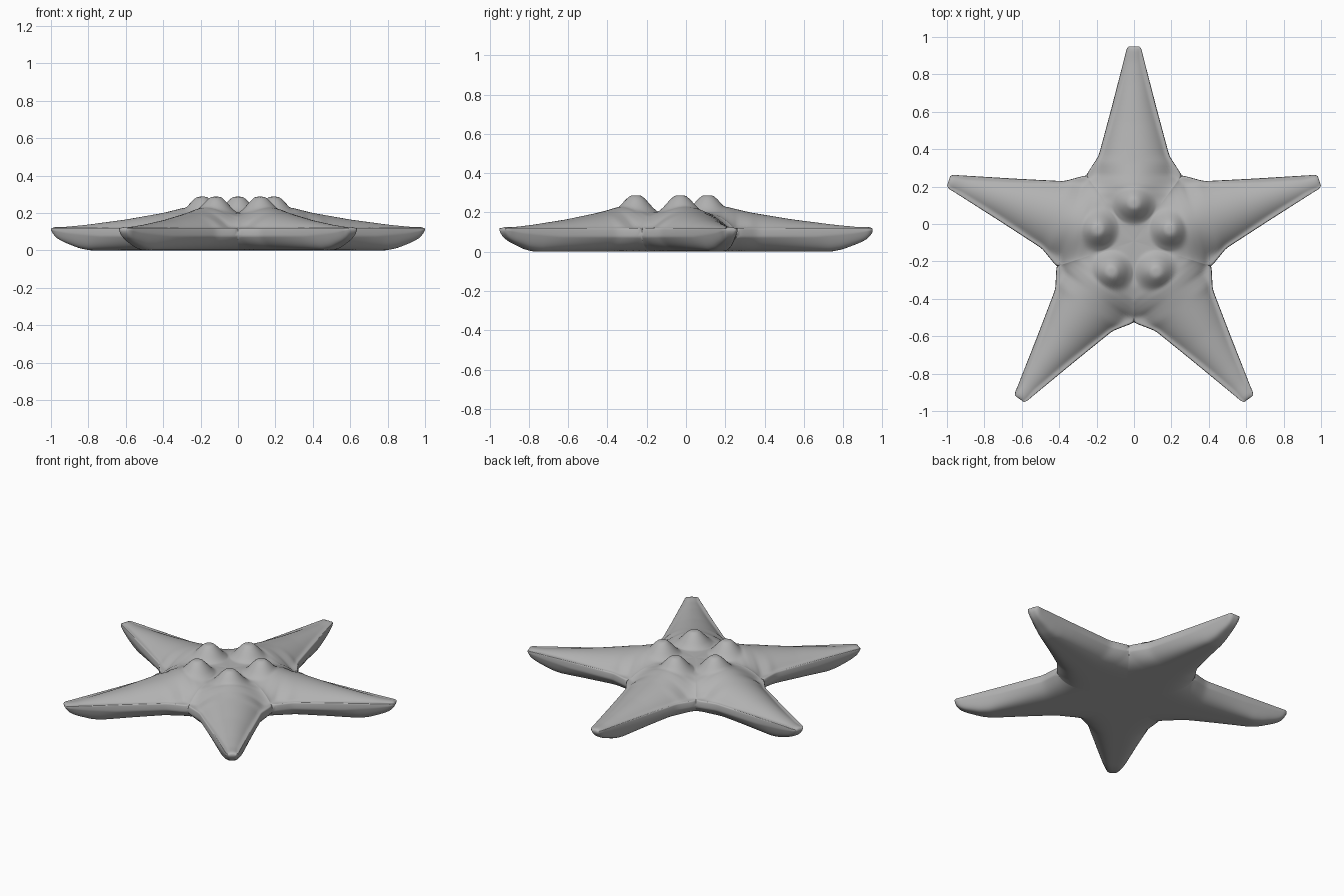
import bpy, bmesh, math

if "Cube" in bpy.data.objects:
    bpy.data.objects.remove(bpy.data.objects["Cube"])

CY = -0.092                      # centre of the five-fold symmetry
NOTCH = 0.352                    # arm distance where neighbouring arms split
T36 = math.tan(math.radians(36))


def lerp_table(pts, x):
    for (a, p), (b, q) in zip(pts, pts[1:]):
        if x <= b:
            return p + (q - p) * max(0, (x - a) / (b - a))
    return pts[-1][1]


# profiles along one arm (distance from centre, value)
WIDTH = [(NOTCH, .258), (.40, .226), (.455, .19), (.70, .124), (1.0, .046), (1.025, .041), (1.036, .035), (1.044, .025)]
RIDGE = [(0, .203), (.12, .205), (.2, .22), (.3, .229), (.42, .2), (.63, .165), (.84, .138), (.96, .126), (1.03, .126), (1.044, .117)]
BELLY = [(0, 0), (.83, 0), (.89, .012), (.98, .046), (1.02, .068), (1.044, .10)]
RIM = [(0, .075), (.75, .078), (.95, .095), (1.044, .11)]
VALLEY = [(0, .203), (.15, .203), (.25, .198), (.32, .182), (.37, .155), (.40, .132), (.425, .1), (.435, .075)]
POWER = [(0, 1.6), (.31, 1.6), (.42, .65), (1.1, .6)]
BUMP = [(0, .287), (.03, .287), (.06, .257), (.09, .222), (.13, .19), (.2, .12)]


def surface(u, s, top):
    """Point on one arm: u along it, s from -1 to 1 across it."""
    inside = u <= NOTCH
    w = u * T36 if inside else lerp_table(WIDTH, u)
    rim = lerp_table(RIM, u)
    r = u / math.cos(math.radians(36))
    if top:
        edge = lerp_table(VALLEY, r) if inside else rim
        z = edge + (lerp_table(RIDGE, u) - edge) * max(0, 1 - s * s) ** lerp_table(POWER, u)
        z = max(z, lerp_table(BUMP, math.hypot(u - .203, s * w)))
    else:
        edge = rim * (r / .435) ** 8 if inside else rim
        low = lerp_table(BELLY, u)
        z = low + (edge - low) * abs(s) ** 4
    return u, s * w, z


us = [NOTCH * i / 36 for i in range(37)]
us += [NOTCH + (1.0 - NOTCH) * i / 40 for i in range(1, 41)]
us += [1.012, 1.025, 1.036, 1.044]
N = 32
ss = [math.sin(math.pi / 2 * (2 * j / N - 1)) for j in range(N + 1)]

# five arms, each with an upper and a lower skin
bm = bmesh.new()
for k in range(5):
    a = math.radians(90 + 72 * k)
    c, d = math.cos(a), math.sin(a)
    for top in (True, False):
        grid = []
        for u in us:
            row = []
            for s in ss:
                x, y, z = surface(u, s, top)
                if abs(s) > .9999 and u > NOTCH - 1e-6:
                    z = lerp_table(RIM, u)
                row.append(bm.verts.new((c * x - d * y, d * x + c * y + CY, z)))
            grid.append(row)
        for p, q in zip(grid, grid[1:]):
            for j in range(N):
                f = [p[j], q[j], q[j + 1], p[j + 1]]
                bm.faces.new(f if top else f[::-1])
        tips = grid[-1]
        if top:
            upper_tip = tips
        else:                    # close the blunt tip
            for j in range(N):
                bm.faces.new([upper_tip[j + 1], upper_tip[j], tips[j], tips[j + 1]])
bmesh.ops.remove_doubles(bm, verts=bm.verts, dist=0.0003)
bmesh.ops.recalc_face_normals(bm, faces=bm.faces)

mesh = bpy.data.meshes.new("starfish_body")
bm.to_mesh(mesh)
bm.free()
body = bpy.data.objects.new("starfish_body", mesh)
bpy.context.collection.objects.link(body)

# dark grey skin
skin = bpy.data.materials.new("grey_skin")
skin.diffuse_color = (0.45, 0.45, 0.45, 1)
skin.use_nodes = True
skin.node_tree.nodes["Principled BSDF"].inputs["Base Color"].default_value = skin.diffuse_color
mesh.materials.append(skin)

# soften the skin
sm = body.modifiers.new("soften", 'SMOOTH')
sm.factor = 0.5
sm.iterations = 4
for p in mesh.polygons:
    p.use_smooth = True
